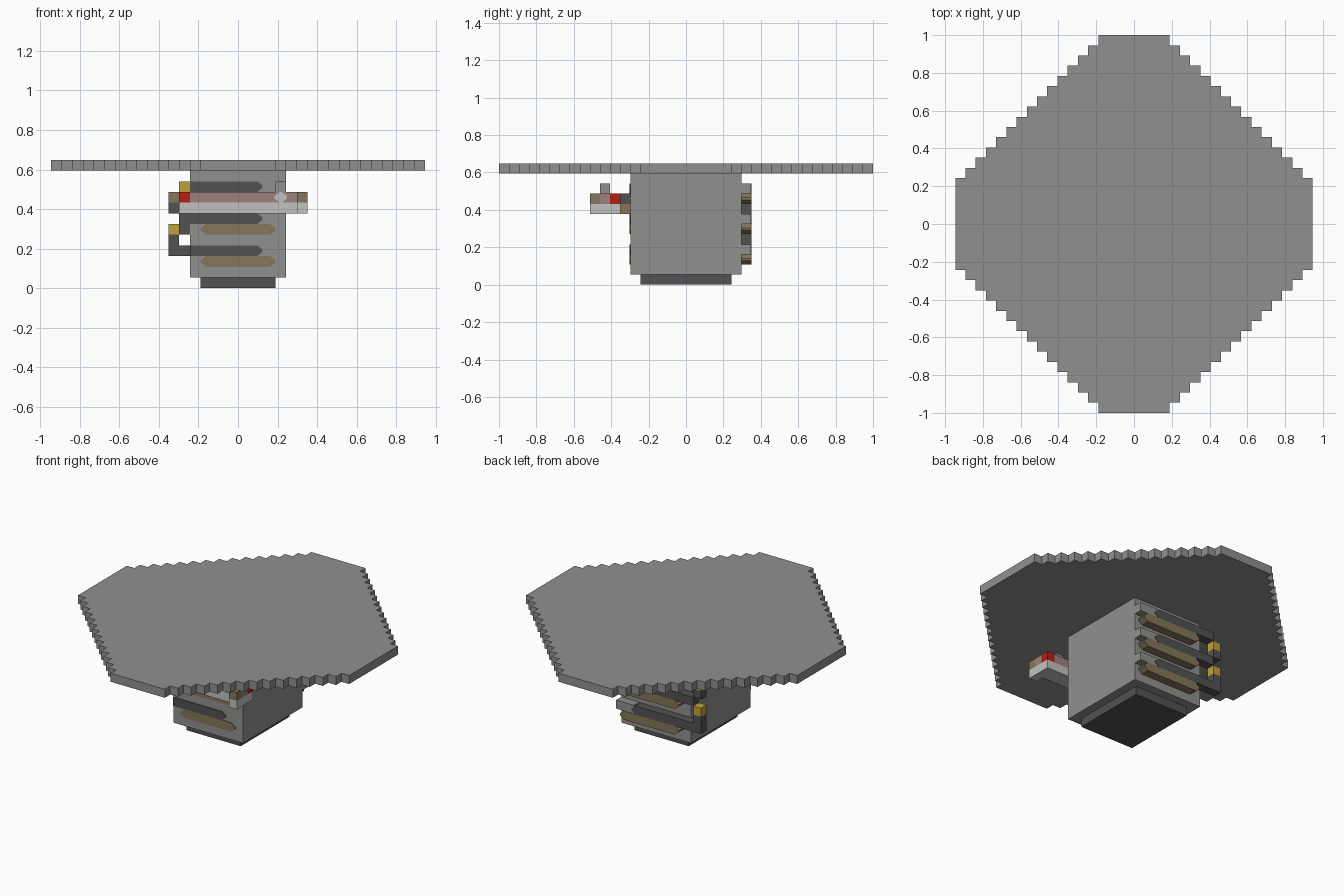
import bpy, bmesh

cube = bpy.data.objects.get("Cube")
if cube:
    bpy.data.objects.remove(cube, do_unlink=True)

U = 2 / 37  # one block


def material(name, r, g, b):
    m = bpy.data.materials.new(name)
    m.use_nodes = True
    m.diffuse_color = (r, g, b, 1)
    m.node_tree.nodes["Principled BSDF"].inputs["Base Color"].default_value = (r, g, b, 1)
    return m


gray = material("stone gray", 0.28, 0.28, 0.27)
dark = material("dark gray", 0.085, 0.085, 0.085)
tan = material("tan brown", 0.24, 0.18, 0.105)
white = material("off white", 0.54, 0.55, 0.53)
pink = material("dusty pink", 0.34, 0.22, 0.21)
red = material("bright red", 0.45, 0.015, 0.005)
yellow = material("mustard yellow", 0.52, 0.36, 0.045)


def prism(name, points, depth, mat, axis="z"):
    """Extrude an outline in block units along z, or along y for x-z outlines."""
    low, high = depth
    bm = bmesh.new()
    if axis == "z":
        verts = [bm.verts.new((a * U, b * U, low * U)) for a, b in points]
        move = (0, 0, (high - low) * U)
    else:
        verts = [bm.verts.new((a * U, low * U, b * U)) for a, b in points]
        move = (0, (high - low) * U, 0)
    face = bm.faces.new(verts)
    ext = bmesh.ops.extrude_face_region(bm, geom=[face])
    bmesh.ops.translate(bm, vec=move, verts=[v for v in ext["geom"] if isinstance(v, bmesh.types.BMVert)])
    bmesh.ops.recalc_face_normals(bm, faces=bm.faces[:])
    mesh = bpy.data.meshes.new(name)
    bm.to_mesh(mesh)
    bm.free()
    mesh.materials.append(mat)
    obj = bpy.data.objects.new(name, mesh)
    bpy.context.collection.objects.link(obj)
    return obj


def box(name, x, y, z, mat):
    return prism(name, [(x[0], y[0]), (x[1], y[0]), (x[1], y[1]), (x[0], y[1])], z, mat)


def bar(name, x, y, z, mat, left_cut=0.5, right_cut=0.5):
    """A block bar with clipped corners at its ends."""
    pts = []
    for a, b, first, cut in ((x[0], z[0], 1, left_cut), (x[1], z[0], -1, right_cut)):
        rise = min(cut, 0.4)
        ends = [(a, b + rise), (a + first * cut, b)]
        pts += ends if first > 0 else ends[::-1]
    top = z[0] + z[1]
    pts += [(a, top - b) for a, b in reversed(pts)]
    clean = [p for i, p in enumerate(pts) if p != pts[i - 1]]
    return prism(name, clean, y, mat, "y")


# Stepped roof slab: one quarter staircase mirrored around
quarter = []
for i in range(15):
    quarter += [(3.5 + i, 18.5 - i), (3.5 + i, 17.5 - i)]
quarter.pop()
right = quarter + [(x, -y) for x, y in reversed(quarter)]
prism("roof_slab", right + [(-x, y) for x, y in reversed(right)], (11, 12), gray)

# Main body and base
box("body", (-4.5, 4.5), (-5.5, 5.5), (1, 11), gray)
box("base", (-3.5, 3.5), (-4.5, 4.5), (0, 1), dark)

# Three bar pairs on the back, inlaid bars on the front
for i, z in enumerate((2, 5, 8)):
    bar(f"back_tan_bar_{i}", (-3.6, 4), (5.5, 6.5), (z, z + 1), tan)
    box(f"back_gray_cap_{i}", (2.2, 4.5), (5.5, 6.45), (z + 1, z + 2), gray)
    bar(f"back_dark_bar_{i}", (-5.5, 2.5), (5.5, 6.5), (z + 1, z + 2), dark, 0)
    bar(f"front_tan_inlay_{i}", (-3.5, 3.5), (-5.6, -5.5), (z, z + 1), tan)
    bar(f"front_dark_inlay_{i}", (-4.5, 2.3), (-5.6, -5.5), (z + 1, z + 2), dark, 0)

# Hooks with yellow tips on the back
box("back_hook_low", (-6.5, -5.5), (5.5, 6.5), (3, 5), dark)
box("back_hook_high", (-6.5, -5.5), (5.5, 6.5), (7, 8), dark)
for i, z in enumerate((5, 8)):
    box(f"back_hook_tip_{i}", (-6.5, -5.5), (5.5, 6.5), (z, z + 1), yellow)

# Hooks on the front corner
box("front_hook", (-5.5, -4.5), (-5.5, -4.5), (5, 9), dark)
box("front_hook_tip", (-5.5, -4.5), (-5.5, -4.5), (9, 10), yellow)
box("front_side_block", (-6.5, -5.5), (-6.5, -5.5), (7, 8), dark)
box("front_side_cap", (-6.5, -5.5), (-6.5, -5.5), (8, 9), tan)

# Front arm with its connectors
box("arm_connector_low", (-5.5, 3.5), (-6.5, -5.5), (7, 8), tan)
box("arm_connector_high", (-5.5, 3.5), (-6.5, -5.5), (8, 9), dark)
box("arm_lower", (-5.5, 5.5), (-8.5, -6.5), (7, 8), white)
box("arm_upper", (-4.5, 5.5), (-8.5, -6.5), (8, 9), pink)
box("arm_red_end", (-5.5, -4.5), (-8.5, -6.5), (8, 9), red)
box("arm_tip_lower", (5.5, 6.5), (-9.5, -6.5), (7, 8), white)
for name, y, mat in (("tan", -9.5, tan), ("pink", -8.5, pink), ("red", -7.5, red)):
    box(f"arm_tip_{name}", (5.5, 6.5), (y, y + 1), (8, 9), mat)
box("arm_knob", (3.5, 4.5), (-8.5, -7.5), (9, 10), gray)
bar("arm_knob_plate", (3.4, 4.6), (-8.6, -8.5), (8, 9), white)
